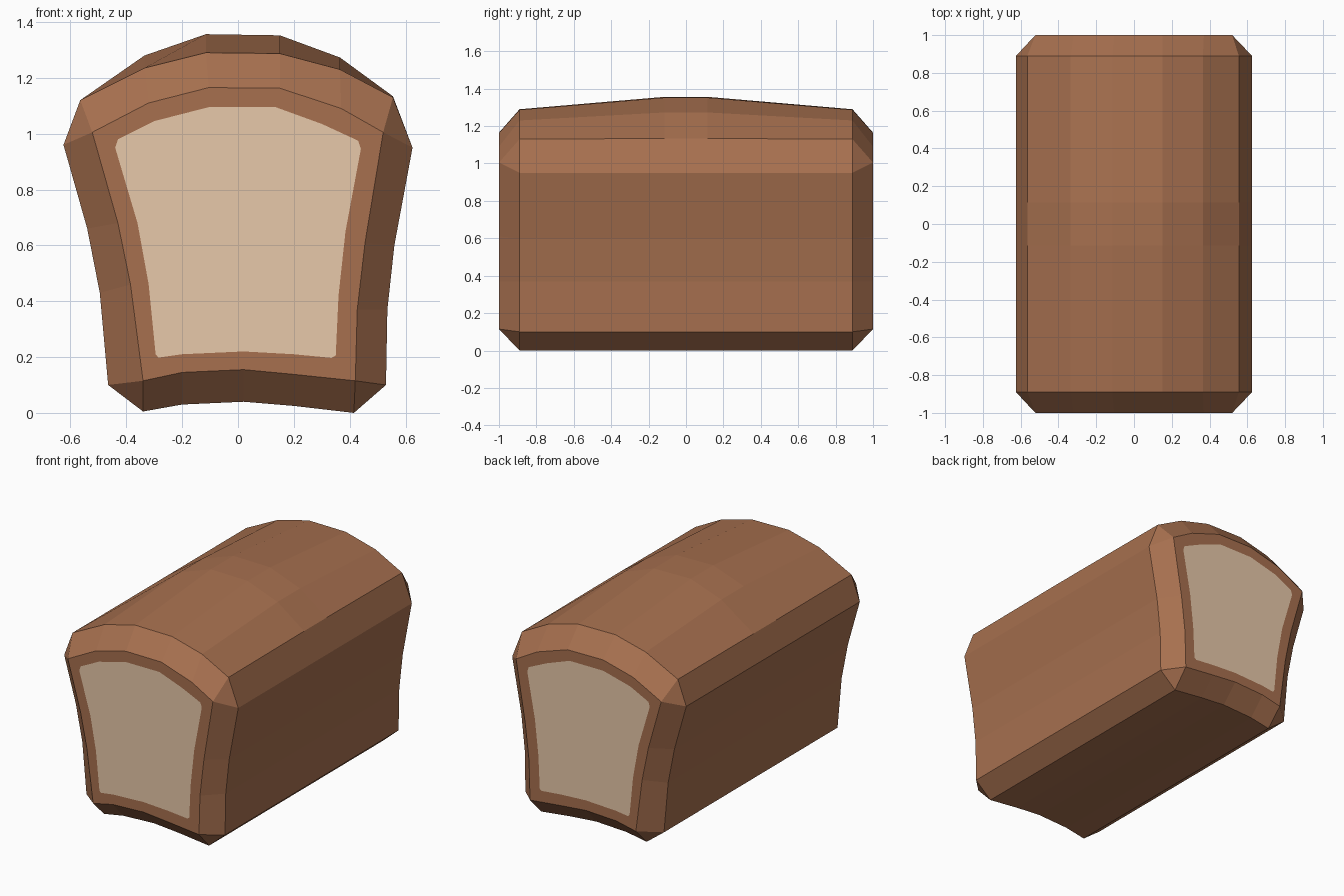
import bpy, bmesh

if "Cube" in bpy.data.objects:
    bpy.data.objects.remove(bpy.data.objects["Cube"])


def flat_material(name, rgb):
    mat = bpy.data.materials.new(name)
    lin = [((c / 255 + 0.055) / 1.055) ** 2.4 for c in rgb]
    mat.diffuse_color = (*lin, 1)
    mat.use_nodes = True
    mat.node_tree.nodes["Principled BSDF"].inputs["Base Color"].default_value = mat.diffuse_color
    return mat


# Each row follows one lengthwise edge: loaf section | end face | crumb patch (x, z)
# End-face corners repeat, so they merge into triangular corner facets.
ROWS = [
    (-.465, .10, -.34, .115, -.295, .21),
    (-.495, .43, -.385, .46, -.32, .46),
    (-.54, .66, -.43, .68, -.36, .68),
    (-.625, .96, -.522, 1.005, -.44, .95),
    (-.565, 1.12, -.522, 1.005, -.43, .98),
    (-.335, 1.235, -.32, 1.11, -.30, 1.045),
    (-.115, 1.29, -.105, 1.165, -.105, 1.095),
    (.15, 1.287, .15, 1.163, .135, 1.095),
    (.365, 1.23, .37, 1.09, .30, 1.035),
    (.555, 1.13, .52, 1.005, .43, .975),
    (.625, .95, .52, 1.005, .44, .945),
    (.56, .60, .455, .61, .385, .65),
    (.535, .37, .427, .37, .36, .42),
    (.53, .10, .42, .115, .35, .205),
    (.415, 0, .42, .115, .335, .197),
    (.20, .025, .20, .138, .20, .21),
    (.02, .04, .02, .155, .02, .22),
    (-.20, .03, -.20, .145, -.20, .21),
    (-.34, .005, -.34, .115, -.285, .198),
]
section = [r[0:2] for r in ROWS]
face = [r[2:4] for r in ROWS]
crumb = [r[4:6] for r in ROWS]
# The crown rises towards the middle of the loaf
crown = [(x, z + 0.39 * max(0, z - 1.12)) for x, z in section]

# Loaf: stations from front to back, mirrored about y = 0
half = [(-1, crumb), (-1, face), (-.89, section), (-.115, crown)]
stations = half + [(-y, pts) for y, pts in reversed(half)]

bm = bmesh.new()
rings = [[bm.verts.new((x, y, z)) for x, z in pts] for y, pts in stations]
n = len(ROWS)
for a, b in zip(rings, rings[1:]):
    for i in range(n):
        j = (i + 1) % n
        bm.faces.new((a[i], a[j], b[j], b[i]))

# Crumb patches on both cut ends
for ring in (rings[0], rings[-1]):
    bm.faces.new(ring).material_index = 1

bmesh.ops.remove_doubles(bm, verts=bm.verts[:], dist=0.0005)
bmesh.ops.recalc_face_normals(bm, faces=bm.faces[:])

mesh = bpy.data.meshes.new("bread_loaf")
bm.to_mesh(mesh)
bm.free()
mesh.materials.append(flat_material("crust brown", (167, 112, 79)))
mesh.materials.append(flat_material("crumb cream", (235, 204, 172)))
loaf = bpy.data.objects.new("bread_loaf", mesh)
bpy.context.collection.objects.link(loaf)
